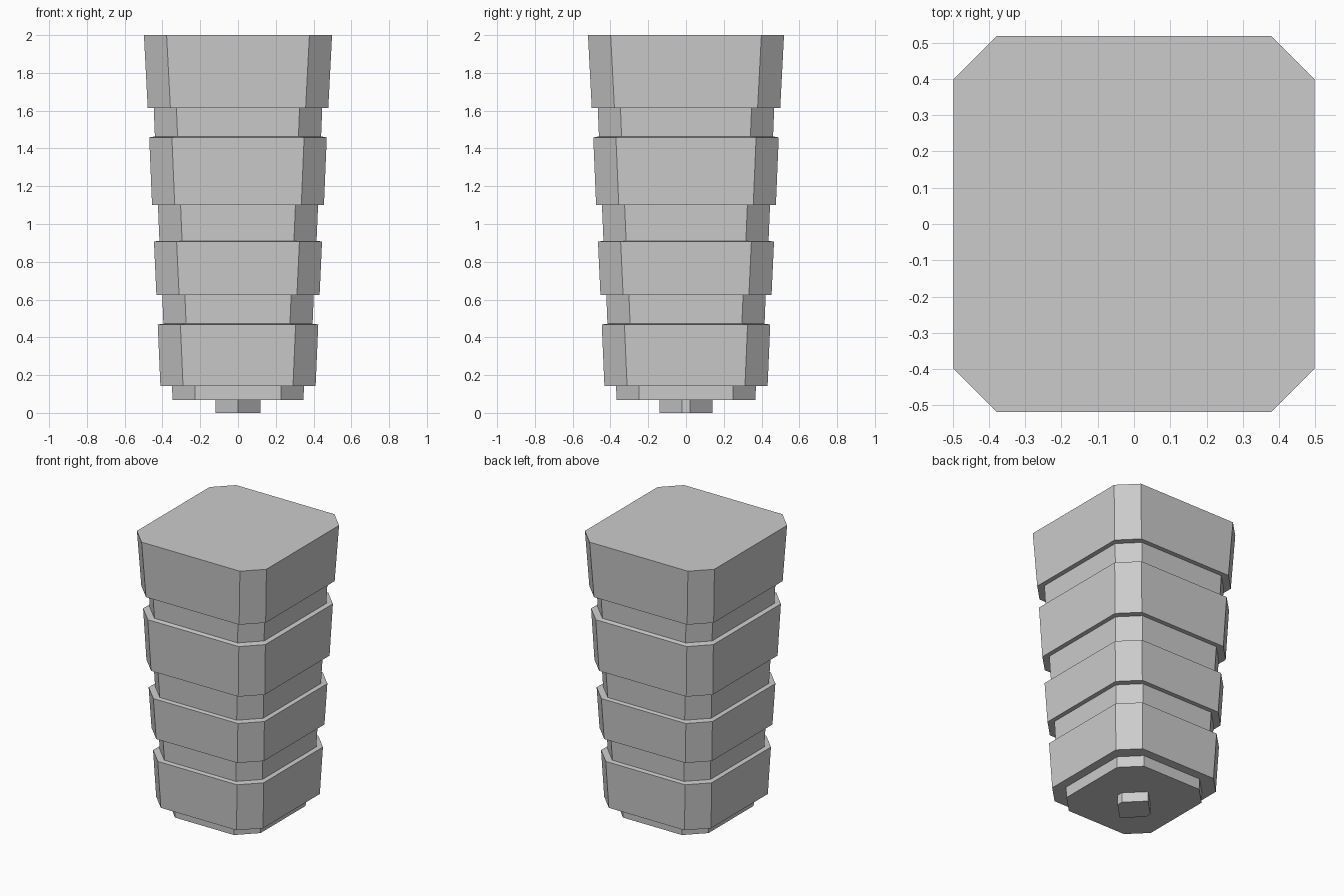
import bpy
import bmesh

cube = bpy.data.objects.get("Cube")
if cube:
    bpy.data.objects.remove(cube, do_unlink=True)

# One plain grey for everything
GREY = (0.6, 0.6, 0.6, 1.0)
grey = bpy.data.materials.new("plain grey")
grey.use_nodes = True
grey.diffuse_color = GREY
grey.node_tree.nodes["Principled BSDF"].inputs["Base Color"].default_value = GREY

DEPTH_EXTRA = 0.021   # the block is slightly deeper than it is wide
CHAMFER = 0.12        # corner cut, the same at every level


def outline(half_x, z):
    """Rectangle with cut corners, counter-clockwise."""
    hx, hy = half_x, half_x + DEPTH_EXTRA
    c = min(CHAMFER, hx)
    corners = [(hx, -hy + c), (hx, hy - c), (hx - c, hy), (c - hx, hy),
               (-hx, hy - c), (-hx, c - hy), (c - hx, -hy), (hx - c, -hy)]
    return [(x, y, z) for x, y in corners]


def loft(name, levels):
    """Stack cut-corner outlines (z, half width) into a closed solid."""
    bm = bmesh.new()
    rings = [[bm.verts.new(p) for p in outline(hx, z)] for z, hx in levels]
    bm.faces.new(rings[0][::-1])
    bm.faces.new(rings[-1])
    for low, high in zip(rings, rings[1:]):
        for i in range(8):
            j = (i + 1) % 8
            bm.faces.new((low[i], low[j], high[j], high[i]))
    bmesh.ops.remove_doubles(bm, verts=bm.verts, dist=0.0005)
    bmesh.ops.recalc_face_normals(bm, faces=bm.faces)
    mesh = bpy.data.meshes.new(name)
    bm.to_mesh(mesh)
    bm.free()
    mesh.materials.append(grey)
    obj = bpy.data.objects.new(name, mesh)
    bpy.context.collection.objects.link(obj)
    return obj


# Tapered body: four wide bands separated by three recessed grooves
loft("banded_body", [
    (0.143, 0.411), (0.468, 0.425),
    (0.472, 0.395), (0.624, 0.401),
    (0.624, 0.432), (0.907, 0.445),
    (0.911, 0.416), (1.100, 0.424),
    (1.100, 0.455), (1.458, 0.470),
    (1.464, 0.440), (1.615, 0.446),
    (1.615, 0.478), (2.000, 0.498),
])

# Stepped foot and small peg underneath
loft("foot_plate", [(0.068, 0.347), (0.143, 0.349)])
loft("bottom_peg", [(0.0, 0.118), (0.068, 0.118)])
